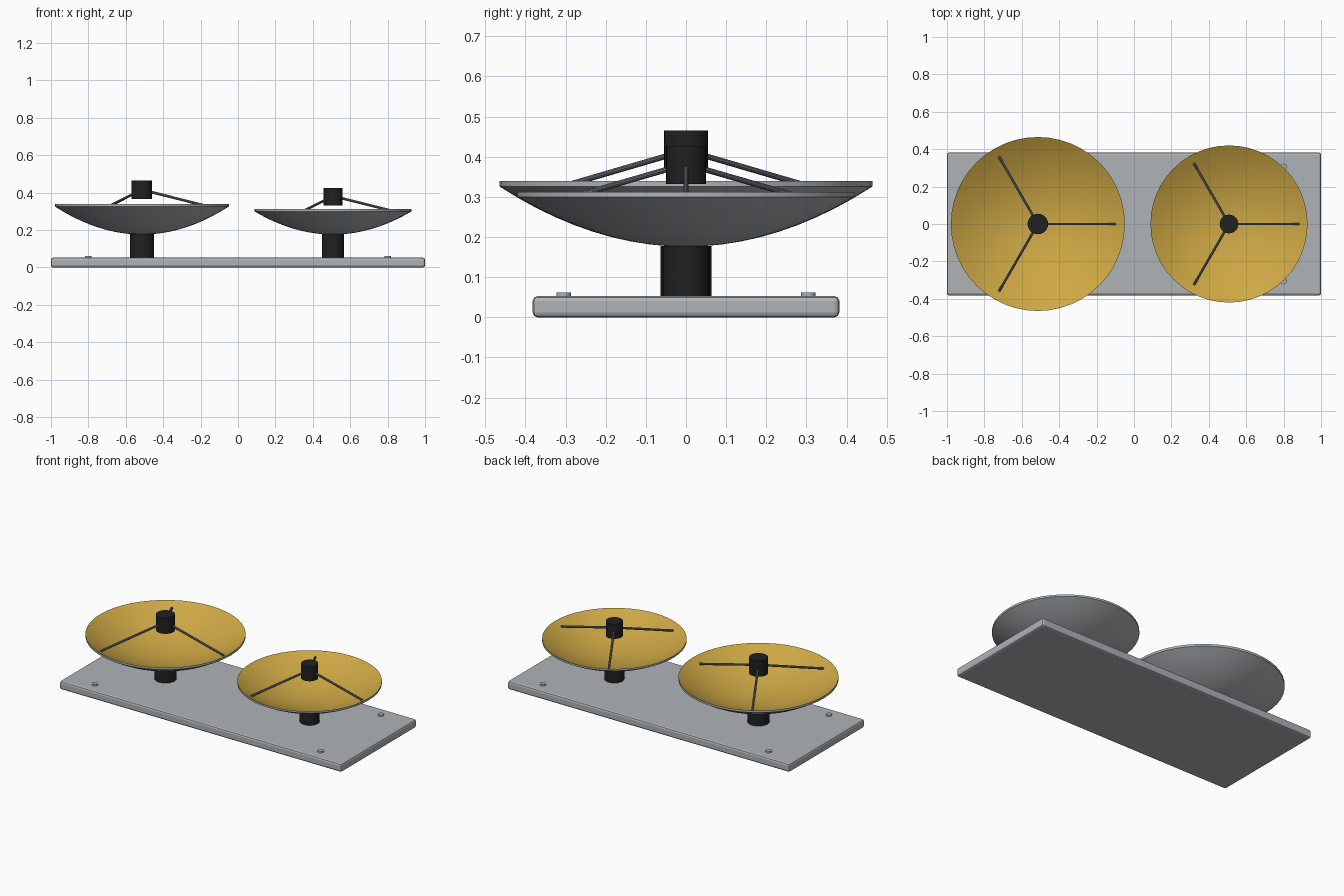
import bpy, bmesh, math
from mathutils import Vector

if "Cube" in bpy.data.objects:
    bpy.data.objects.remove(bpy.data.objects["Cube"])


def material(name, rgb):
    m = bpy.data.materials.new(name)
    m.diffuse_color = (*rgb, 1)
    m.use_nodes = True
    m.node_tree.nodes["Principled BSDF"].inputs["Base Color"].default_value = m.diffuse_color
    return m


GREY = material("light_grey", (0.43, 0.455, 0.475))
GOLD = material("gold", (0.61, 0.39, 0.058))
BLACK = material("black", (0.015, 0.015, 0.015))
STEEL = material("strut_grey", (0.15, 0.16, 0.18))


def finish(name, bm, mats, smooth=True):
    bmesh.ops.recalc_face_normals(bm, faces=bm.faces)
    me = bpy.data.meshes.new(name)
    bm.to_mesh(me)
    bm.free()
    for m in mats:
        me.materials.append(m)
    ob = bpy.data.objects.new(name, me)
    bpy.context.collection.objects.link(ob)
    if smooth:
        bpy.ops.object.select_all(action='DESELECT')
        ob.select_set(True)
        bpy.context.view_layer.objects.active = ob
        bpy.ops.object.shade_smooth_by_angle(angle=math.radians(35))
    return ob


def rod(name, p, q, r, mat, n=24):
    # cylinder between two points
    p, q = Vector(p), Vector(q)
    bm = bmesh.new()
    bmesh.ops.create_cone(bm, cap_ends=True, segments=n, radius1=r, radius2=r,
                          depth=(q - p).length)
    bm.transform((q - p).to_track_quat('Z', 'Y').to_matrix().to_4x4())
    bmesh.ops.translate(bm, verts=bm.verts, vec=(p + q) / 2)
    return finish(name, bm, [mat])


def dish(name, cx, R, bottom, rim, thick, seg=48, rings=10):
    # parabolic shell: grey outside and rim, gold inside
    bm = bmesh.new()
    depth = rim - thick - bottom
    prof = [(R * i / rings, bottom + depth * (i / rings) ** 2) for i in range(1, rings + 1)]
    prof += [(r, z + thick) for r, z in reversed(prof)]
    loops = []
    for r, z in prof:
        loops.append([bm.verts.new((cx + r * math.cos(2 * math.pi * k / seg),
                                    r * math.sin(2 * math.pi * k / seg), z))
                      for k in range(seg)])
    for j in range(len(loops) - 1):
        for k in range(seg):
            n = (k + 1) % seg
            f = bm.faces.new((loops[j][k], loops[j][n], loops[j + 1][n], loops[j + 1][k]))
            f.material_index = 1 if j >= rings else 0
    for loop, z, mi in ((loops[0], bottom, 0), (loops[-1], bottom + thick, 1)):
        c = bm.verts.new((cx, 0, z))
        for k in range(seg):
            bm.faces.new((c, loop[k], loop[(k + 1) % seg])).material_index = mi
    return finish(name, bm, [GREY, GOLD])


# base plate with bevelled edges
bm = bmesh.new()
bmesh.ops.create_cube(bm, size=1)
bmesh.ops.scale(bm, verts=bm.verts, vec=(2.0, 0.764, 0.053))
bmesh.ops.translate(bm, verts=bm.verts, vec=(0, 0, 0.0265))
bmesh.ops.bevel(bm, geom=bm.edges[:], offset=0.012, segments=2, profile=0.5, affect='EDGES')
finish("base_plate", bm, [GREY], smooth=False)

# corner bolts
for x in (-0.8, 0.8):
    for y in (-0.305, 0.305):
        rod("corner_bolt", (x, y, 0.045), (x, y, 0.062), 0.018, GREY, 12)

# antennas: centre, dish radius, rim height, rim thickness, post radius,
# feed radius, feed bottom, feed top, strut top height, strut foot radius and height
for side, cx, R, rim, th, pr, fr, f0, f1, sz, sr, sf in (
        ("large", -0.514, 0.465, 0.34, 0.014, 0.064, 0.055, 0.365, 0.466, 0.405, 0.415, 0.311),
        ("small", 0.508, 0.42, 0.312, 0.012, 0.058, 0.05, 0.332, 0.425, 0.372, 0.375, 0.288)):
    rod(side + "_post", (cx, 0, 0.045), (cx, 0, 0.178), pr, BLACK, 32)
    dish(side + "_dish", cx, R, 0.176, rim, th)
    rod(side + "_feed", (cx, 0, f0), (cx, 0, f1), fr, BLACK)
    for i in range(3):
        a = 2 * math.pi * i / 3
        c, s = math.cos(a), math.sin(a)
        rod(side + "_strut", (cx + fr * 0.8 * c, fr * 0.8 * s, sz),
            (cx + sr * c, sr * s, sf), 0.007, STEEL, 10)
